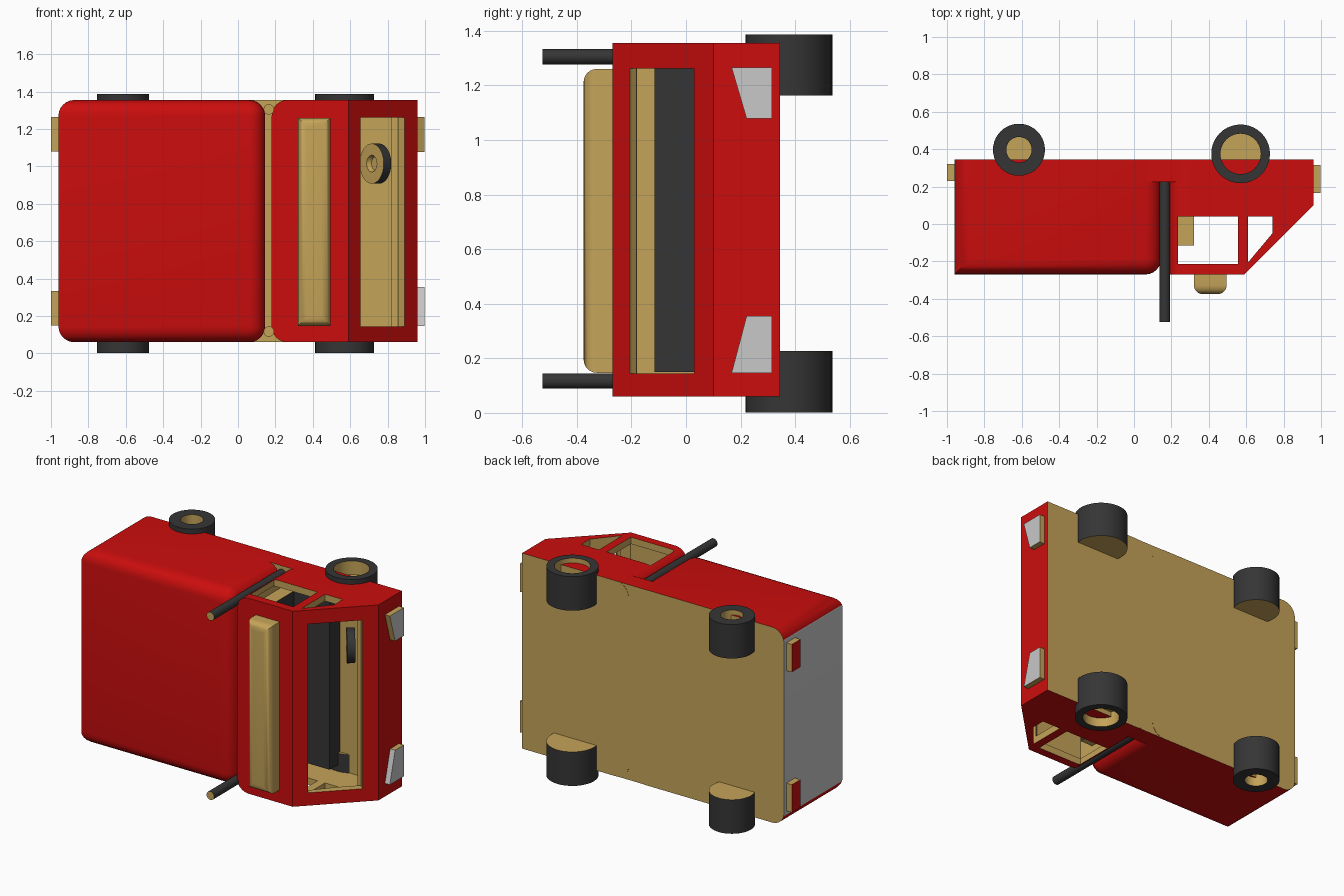
import bpy, bmesh, math
from mathutils import Vector

cube = bpy.data.objects.get("Cube")
if cube:
    bpy.data.objects.remove(cube, do_unlink=True)


def material(name, r, g, b):
    m = bpy.data.materials.new(name)
    m.use_nodes = True
    m.diffuse_color = (r, g, b, 1)
    m.node_tree.nodes["Principled BSDF"].inputs["Base Color"].default_value = (r, g, b, 1)
    return m


RED = material("red paint", 0.60, 0.004, 0.004)
TAN = material("tan", 0.56, 0.37, 0.10)
DARK = material("dark rubber", 0.036, 0.036, 0.036)
GREY = material("light grey", 0.58, 0.58, 0.58)


def finish(name, bm, mats, rule=None, smooth=False):
    """Turn a bmesh into an object; rule(normal) picks the material slot."""
    bmesh.ops.recalc_face_normals(bm, faces=bm.faces)
    bm.normal_update()
    if rule:
        for f in bm.faces:
            f.material_index = rule(f.normal)
    mesh = bpy.data.meshes.new(name)
    bm.to_mesh(mesh)
    bm.free()
    for m in mats:
        mesh.materials.append(m)
    ob = bpy.data.objects.new(name, mesh)
    bpy.context.collection.objects.link(ob)
    if smooth:
        bpy.ops.object.select_all(action='DESELECT')
        ob.select_set(True)
        bpy.context.view_layer.objects.active = ob
        bpy.ops.object.shade_smooth_by_angle(angle=math.radians(35))
    return ob


def prism(outline, z0, z1):
    """Extrude an x-y outline from z0 to z1."""
    bm = bmesh.new()
    face = bm.faces.new([bm.verts.new((x, y, z0)) for x, y in outline])
    up = bmesh.ops.extrude_face_region(bm, geom=[face])["geom"]
    verts = [v for v in up if isinstance(v, bmesh.types.BMVert)]
    bmesh.ops.translate(bm, verts=verts, vec=(0, 0, z1 - z0))
    bmesh.ops.recalc_face_normals(bm, faces=bm.faces)
    return bm


def block(x0, x1, y0, y1, z0, z1):
    return prism([(x0, y0), (x1, y0), (x1, y1), (x0, y1)], z0, z1)


def round_edges(bm, test, radius, segments=6):
    """Bevel the edges whose midpoint and direction pass the test."""
    picked = []
    for e in bm.edges:
        a, b = e.verts[0].co, e.verts[1].co
        if test((a + b) / 2, (b - a).normalized()):
            picked.append(e)
    bmesh.ops.bevel(bm, geom=picked, offset=radius, segments=segments,
                    profile=0.5, affect='EDGES', clamp_overlap=True)


def lathe(name, profile, slots, centre, axis, mats, steps=40):
    """Spin (height, radius) points round an axis; one slot per profile segment."""
    bm = bmesh.new()
    turn = Vector(axis).to_track_quat('Z', 'Y')
    rings = []
    for h, r in profile:
        count = steps if r else 1
        rings.append([bm.verts.new(turn @ Vector((r * math.cos(math.tau * i / steps),
                                                  r * math.sin(math.tau * i / steps), h))
                                   + Vector(centre)) for i in range(count)])
    for a, b, slot in zip(rings, rings[1:], slots):
        for i in range(steps):
            j = (i + 1) % steps
            corners = [a[i % len(a)], a[j % len(a)], b[j % len(b)], b[i % len(b)]]
            f = bm.faces.new(list(dict.fromkeys(corners)))
            f.material_index = slot
    return finish(name, bm, mats, smooth=True)


BOTTOM, ROOF = 0.345, -0.27
Z0, Z1 = 0.06, 1.355
MID = (Z0 + Z1) / 2


def paint_body(n):
    return 1 if n.y > 0.99 else 2 if n.x < -0.99 else 0


# Cargo box: rounded upright edges and roof edges, sharp at the rear of the roof
bm = block(-0.96, 0.145, ROOF, BOTTOM, Z0, Z1)
round_edges(bm, lambda m, d: abs(d.y) > 0.9 or (m.y < ROOF + 0.01 and m.x > -0.9), 0.085)
finish("cargo_box", bm, [RED, TAN, GREY], paint_body, smooth=True)

# Chassis link between box and cab
finish("chassis_link", block(0.04, 0.29, 0.225, BOTTOM - 0.001, Z0 + 0.001, Z1 - 0.001),
       [RED, TAN], lambda n: int(abs(n.y) > 0.9))

# Cab with rounded rear corners
bm = prism([(0.18, ROOF), (0.59, ROOF), (0.96, 0.10), (0.96, BOTTOM), (0.18, BOTTOM)], Z0, Z1)
round_edges(bm, lambda m, d: abs(d.y) > 0.9 and m.x < 0.3, 0.085)
cab = finish("cab", bm, [RED, TAN], lambda n: int(n.y > 0.99))

# Cabin space, side windows and windscreen cut out of the cab
s = 0.05
cutters = [
    prism([(0.228, -0.225), (0.565, -0.225), (0.92, 0.13), (0.92, 0.24), (0.228, 0.24)], 0.105, 1.31),
    block(0.235, 0.555, -0.215, 0.04, -0.2, 1.6),
    prism([(0.61, -0.205), (0.74, -0.05), (0.74, 0.04), (0.61, 0.04)], -0.2, 1.6),
    prism([(0.655 + s, -0.205 - s), (0.89 + s, 0.03 - s),
           (0.89 - s, 0.03 + s), (0.655 - s, -0.205 + s)], 0.145, 1.262),
]
bpy.context.view_layer.objects.active = cab
for cut_bm in cutters:
    cutter = finish("cutter", cut_bm, [RED, TAN], lambda n: 1)
    cutter.hide_render = True
    mod = cab.modifiers.new("cut", 'BOOLEAN')
    mod.operation = 'DIFFERENCE'
    mod.solver = 'EXACT'
    mod.object = cutter
    bpy.ops.object.modifier_apply(modifier=mod.name)
    bpy.data.objects.remove(cutter, do_unlink=True)
bpy.ops.object.select_all(action='DESELECT')
cab.select_set(True)
bpy.ops.object.shade_smooth_by_angle(angle=math.radians(30))

# Bench seat and dashboard
finish("seat_back", block(0.229, 0.32, -0.115, 0.239, 0.15, 1.265), [TAN, DARK],
       lambda n: int(n.x > 0.9 or n.y < -0.9))
finish("seat_cushion", block(0.32, 0.58, 0.13, 0.239, 0.15, 1.265), [TAN, DARK],
       lambda n: int(n.x > 0.9 or n.y < -0.9))
finish("dashboard", block(0.82, 0.925, 0.08, 0.239, 0.106, 1.309), [TAN])

# Steering wheel tilted toward the seat
lathe("steering_wheel", [(-0.025, 0), (-0.025, 0.107), (0.025, 0.107), (0.025, 0.045), (0, 0.035), (0, 0)],
      [0, 1, 0, 0, 0], (0.735, 0.13, 1.015), (-0.8, -0.6, 0), [TAN, DARK])

# Roof fairing with rounded upper edges
bm = block(0.32, 0.495, -0.375, ROOF, 0.147, 1.26)
round_edges(bm, lambda m, d: m.y < -0.37, 0.048)
finish("roof_fairing", bm, [TAN], smooth=True)

# Wheels, exhaust stacks and lamps on both sides
for side, d in (("left", 1), ("right", -1)):
    for end, x, y, r, hub in (("front", 0.57, 0.375, 0.157, 0.108), ("rear", -0.615, 0.397, 0.139, 0.068)):
        w = 0.225
        lathe(f"{end}_wheel_{side}", [(0, 0), (0, r), (w, r), (w, hub), (w - 0.09, hub), (w - 0.09, 0)],
              [0, 1, 1, 0, 0], (x, y, 0.694 + d * (0.693 - w)), (0, 0, d), [TAN, DARK])

    lathe(f"exhaust_stack_{side}", [(0, 0), (0, 0.028), (0.75, 0.028), (0.75, 0)],
          [1, 1, 0], (0.165, 0.225, 0.711 + d * 0.594), (0, -1, 0), [TAN, DARK], 20)

    # Headlamp outline lies in the y-z plane, tapered toward the middle
    outer, inner = (1.265, 1.078) if d > 0 else (0.147, 0.355)
    bm = bmesh.new()
    ring = [(0.167, outer), (0.315, outer), (0.315, inner), (0.222, inner)]
    f = bm.faces.new([bm.verts.new((0.958, y, z)) for y, z in ring])
    ext = bmesh.ops.extrude_face_region(bm, geom=[f])["geom"]
    bmesh.ops.translate(bm, vec=(0.038, 0, 0), verts=[v for v in ext if isinstance(v, bmesh.types.BMVert)])
    finish(f"headlamp_{side}", bm, [TAN, GREY],
           lambda n: int(n.x > 0.9 or (n.y < -0.5 and n.z > 0.1)))

    z = MID + d * 0.465
    finish(f"tail_lamp_{side}", block(-1.0, -0.958, 0.23, 0.32, z - 0.092, z + 0.092),
           [TAN, RED], lambda n: int(n.x < -0.9))
